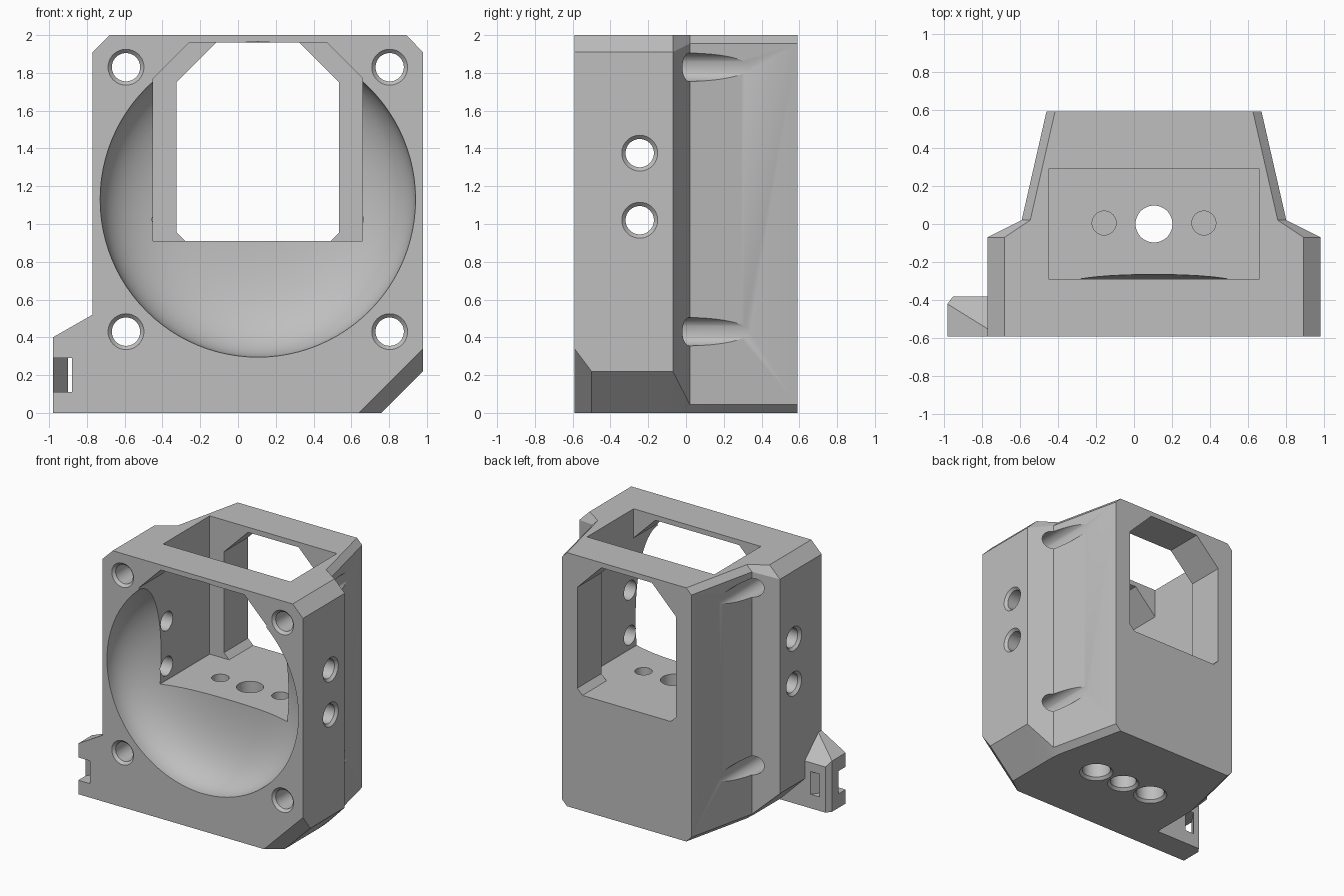
import bpy, bmesh, math
from mathutils import Matrix, Vector

cube = bpy.data.objects.get("Cube")
if cube:
    bpy.data.objects.remove(cube, do_unlink=True)

CX = 0.105               # centre line of the housing
FRONT, BACK = -0.59, 0.59

grey = bpy.data.materials.new("plain grey")
grey.use_nodes = True
GREY = (0.52, 0.52, 0.52, 1)
grey.diffuse_color = GREY
grey.node_tree.nodes["Principled BSDF"].inputs["Base Color"].default_value = GREY


def make(name, bm):
    bmesh.ops.recalc_face_normals(bm, faces=bm.faces)
    mesh = bpy.data.meshes.new(name)
    bm.to_mesh(mesh)
    bm.free()
    mesh.materials.append(grey)
    obj = bpy.data.objects.new(name, mesh)
    bpy.context.collection.objects.link(obj)
    return obj


def loft(name, rings):
    """Skin a row of matching closed rings and cap both ends."""
    bm = bmesh.new()
    rows = [[bm.verts.new(p) for p in ring] for ring in rings]
    n = len(rows[0])
    for a, b in zip(rows, rows[1:]):
        for i in range(n):
            j = (i + 1) % n
            bm.faces.new((a[i], a[j], b[j], b[i]))
    bm.faces.new(rows[0])
    bm.faces.new(rows[-1])
    return make(name, bm)


def octagon(y, half, low, high, top, bottom_right, bottom_left):
    """Cross-section with chamfered corners, standing at depth y."""
    l, r = CX - half, CX + half
    return [(l + bottom_left, y, low), (r - bottom_right, y, low),
            (r, y, low + bottom_right), (r, y, high - top),
            (r - top, y, high), (l + top, y, high),
            (l, y, high - top), (l, y, low + bottom_left)]


def lathe(name, profile, origin, axis, sides=48):
    """Turn (radius, distance) points about an axis."""
    turn = Vector(axis).to_track_quat('Z', 'Y').to_matrix().to_4x4()
    place = Matrix.Translation(origin) @ turn
    rings = []
    for r, t in profile:
        angles = [2 * math.pi * i / sides for i in range(sides)]
        rings.append([place @ Vector((r * math.cos(a), r * math.sin(a), t)) for a in angles])
    return loft(name, rings)


def combine(target, other, operation):
    mod = target.modifiers.new(other.name, 'BOOLEAN')
    mod.operation, mod.solver, mod.object = operation, 'EXACT', other
    bpy.context.view_layer.objects.active = target
    bpy.ops.object.modifier_apply(modifier=mod.name)
    bpy.data.objects.remove(other, do_unlink=True)


# Housing: wide front flange tapering into the rear body
housing = loft("housing", [
    octagon(FRONT, 0.875, 0, 2, 0.09, 0.34, 0.22),
    octagon(-0.50, 0.875, 0, 2, 0.09, 0.22, 0.22),
    octagon(-0.07, 0.875, 0, 2, 0.09, 0.22, 0.22),
    octagon(0.02, 0.695, 0, 2, 0.045, 0.045, 0.045),
    octagon(BACK, 0.565, 0, 2, 0.045, 0.045, 0.045)])

# Side lug with a sloping roof
bm = bmesh.new()
for p in [(-0.98, FRONT, 0), (-0.98, -0.42, 0), (-0.95, -0.38, 0),
          (-0.98, FRONT, 0.4), (-0.98, -0.42, 0.4), (-0.95, -0.38, 0.36),
          (-0.77, FRONT, 0.52), (-0.77, -0.55, 0.52), (-0.77, -0.38, 0.36),
          (-0.5, FRONT, 0), (-0.5, -0.38, 0), (-0.5, FRONT, 0.36), (-0.5, -0.38, 0.36)]:
    bm.verts.new(p)
bmesh.ops.convex_hull(bm, input=bm.verts)
combine(housing, make("lug", bm), 'UNION')

# Tie slot running diagonally through the lug
slot = [(-1.05, -0.70), (-0.88, -0.70), (-0.88, -0.46), (-0.82, -0.38), (-0.82, -0.3),
        (-0.90, -0.3), (-0.90, -0.38), (-0.98, -0.5), (-1.05, -0.5)]
combine(housing, loft("slot", [[(x, y, z) for x, y in slot] for z in (0.11, 0.29)]), 'DIFFERENCE')

# Round bowl in the front
R, D = 0.835, 0.328
bowl = [(R, -0.1), (R, 0)]
for i in range(1, 20):
    a = math.pi / 2 * i / 20
    r = R * math.cos(a)
    bowl.append((r, D * math.sqrt(1 - (r / R) ** 3)))
bowl.append((0.01, D))
combine(housing, lathe("bowl", bowl, (CX, FRONT, 1.13), (0, 1, 0), 96), 'DIFFERENCE')

# Central pocket open at the top, front opening and rear window
pocket = [octagon(y, 0.555, 0.91, 2.2, 0.02, 0.001, 0.001) for y in (-0.29, 0.29)]
opening = [octagon(y, 0.555, 0.91, 1.96, 0.19, 0.001, 0.001) for y in (-0.7, 0)]
window = [octagon(y, 0.43, 0.91, 1.96, 0.21, 0.045, 0.045) for y in (0.2, 0.7)]
for name, rings in (("pocket", pocket), ("opening", opening), ("window", window)):
    combine(housing, loft(name, rings), 'DIFFERENCE')


def hole(radius, length, both_ends=False):
    """Profile of a bore with a countersunk mouth."""
    wide = radius + 0.02
    start = [(wide, -0.05), (wide, 0), (radius, 0.02)]
    if both_ends:
        return start + [(r, length - t) for r, t in reversed(start)]
    return start + [(radius, length)]


# Corner screw holes, leaving grooves along the tapered sides
for x in (CX - 0.698, CX + 0.698):
    for z in (0.43, 1.83):
        combine(housing, lathe("screw_hole", hole(0.075, 1.3), (x, FRONT, z), (0, 1, 0)), 'DIFFERENCE')

# Cross holes through both side walls
for z in (1.02, 1.375):
    combine(housing, lathe("cross_hole", hole(0.075, 1.75, True), (CX - 0.875, -0.245, z), (1, 0, 0)), 'DIFFERENCE')

# Floor holes: one through, a blind pair from above and from below
combine(housing, lathe("floor_hole", hole(0.097, 1.2), (CX, 0, 0), (0, 0, 1)), 'DIFFERENCE')
for x in (CX - 0.262, CX + 0.262):
    combine(housing, lathe("foot_hole", hole(0.105, 0.35), (x, 0, 0), (0, 0, 1)), 'DIFFERENCE')
    combine(housing, lathe("pin_hole", [(0.063, 0.6), (0.063, 1.1)], (x, 0.005, 0), (0, 0, 1)), 'DIFFERENCE')

bpy.ops.object.select_all(action='DESELECT')
housing.select_set(True)
bpy.context.view_layer.objects.active = housing
bpy.ops.object.shade_smooth_by_angle(angle=math.radians(25))
